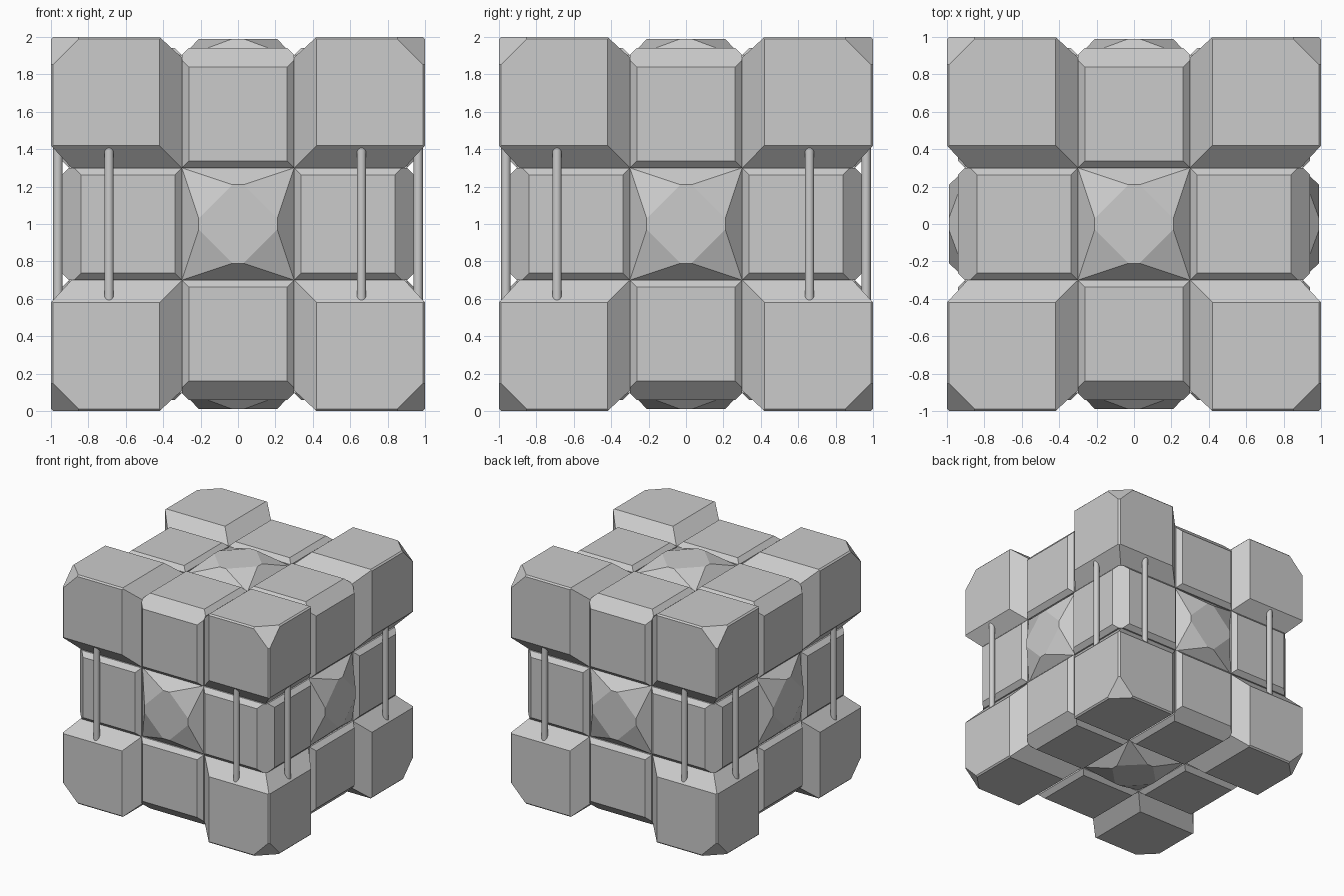
import bpy
import bmesh
from math import radians
from mathutils import Matrix, Vector

if "Cube" in bpy.data.objects:
    bpy.data.objects.remove(bpy.data.objects["Cube"])

# Single flat colour
grey = bpy.data.materials.new("stone_grey")
grey.use_nodes = True
colour = (0.6, 0.6, 0.6, 1)
grey.diffuse_color = colour
grey.node_tree.nodes["Principled BSDF"].inputs["Base Color"].default_value = colour

LIFT = Matrix.Translation((0, 0, 1))
SEAM = 0.3      # half width of the middle slices
FACE = 0.94     # depth of the edge blocks


def turn(degrees, axis):
    return Matrix.Rotation(radians(degrees), 4, axis)


def add_object(name, bm, matrix):
    bmesh.ops.recalc_face_normals(bm, faces=bm.faces)
    mesh = bpy.data.meshes.new(name)
    bm.to_mesh(mesh)
    bm.free()
    mesh.materials.append(grey)
    obj = bpy.data.objects.new(name, mesh)
    mesh.transform(LIFT @ matrix)
    bpy.context.collection.objects.link(obj)
    return obj


def cut_box(low, high, cuts):
    """Box from low to high, trimmed to normal . p <= limit for each cut."""
    bm = bmesh.new()
    low, high = Vector(low), Vector(high)
    bmesh.ops.create_cube(bm, size=1)
    for v in bm.verts:
        v.co = (low + high) / 2 + v.co * (high - low)
    for normal, limit in cuts:
        n = Vector(normal)
        result = bmesh.ops.bisect_plane(
            bm, geom=bm.verts[:] + bm.edges[:] + bm.faces[:], dist=1e-5,
            plane_co=n * limit / n.length_squared, plane_no=n, clear_outer=True)
        rim = [g for g in result["geom_cut"] if isinstance(g, bmesh.types.BMEdge)]
        if rim:
            bmesh.ops.holes_fill(bm, edges=rim)
    return bm


def axes(**weights):
    return tuple(weights.get(a, 0) for a in "xyz")


# Core
add_object("core", cut_box((-SEAM,) * 3, (SEAM,) * 3, []), Matrix())

# Corner blocks: wide chamfers inward, thin bevels outward, clipped tip
corner_cuts = [((1, 1, 1), 2.84)]
for a in "xyz":
    for b in "xyz":
        if a != b:
            corner_cuts.append((axes(**{a: -0.11, b: 0.12}), 0.0738))
        if a < b:
            corner_cuts.append((axes(**{a: 1, b: 1}), 1.988))
for level, flip in (("upper", 0), ("lower", 180)):
    for k in range(4):
        add_object(f"{level}_corner_block_{k + 1}",
                   cut_box((SEAM,) * 3, (1, 1, 1), corner_cuts),
                   turn(90 * k, "Z") @ turn(flip, "X"))

# Edge blocks: wide outer chamfer, narrow bevels elsewhere
bevel = 0.037
edge_cuts = [((0, 1, 1), 2 * FACE - 0.1)]
for s in (-1, 1):
    edge_cuts.append(((s, 1, 0), SEAM + FACE - bevel))
    edge_cuts.append(((s, 0, 1), SEAM + FACE - bevel))
    edge_cuts.append(((0, s, -s), FACE - SEAM - bevel))
for label, aim in (("x", Matrix()), ("y", turn(90, "Z")), ("z", turn(90, "Y"))):
    for k in range(4):
        add_object(f"{label}_edge_block_{k + 1}",
                   cut_box((-SEAM, SEAM, SEAM), (SEAM, FACE, FACE), edge_cuts),
                   aim @ turn(90 * k, "X"))

# Faceted centre studs: square base twisting into a blunt diamond
facings = {"front": turn(90, "X"), "back": turn(-90, "X"),
           "left": turn(90, "Y"), "right": turn(-90, "Y"),
           "top": Matrix(), "bottom": turn(180, "X")}
for side, aim in facings.items():
    bm = bmesh.new()
    for s in (-1, 1):
        for t in (-1, 1):
            for point in ((SEAM * s, SEAM * t, 0.2), (SEAM * s, SEAM * t, 0.89),
                          (0.21 * s, 0.03 * t, 0.99), (0.03 * s, 0.21 * t, 0.99)):
                bm.verts.new(point)
    bmesh.ops.convex_hull(bm, input=bm.verts)
    bmesh.ops.dissolve_limit(bm, angle_limit=0.01, verts=bm.verts[:], edges=bm.edges[:])
    add_object(f"{side}_centre_stud", bm, aim)

# Upright rods bridging the upper and lower corner blocks
for k, side in enumerate(("front", "left", "back", "right")):
    for i, x in enumerate((-0.69, 0.66)):
        bm = bmesh.new()
        bmesh.ops.create_cone(bm, cap_ends=True, segments=16, radius1=0.025,
                              radius2=0.025, depth=0.88)
        rod = add_object(f"{side}_rod_{i + 1}", bm,
                         turn(90 * k, "Z") @ Matrix.Translation((x, -0.963, 0)))
        bpy.ops.object.select_all(action="DESELECT")
        rod.select_set(True)
        bpy.context.view_layer.objects.active = rod
        bpy.ops.object.shade_smooth_by_angle(angle=radians(40))
